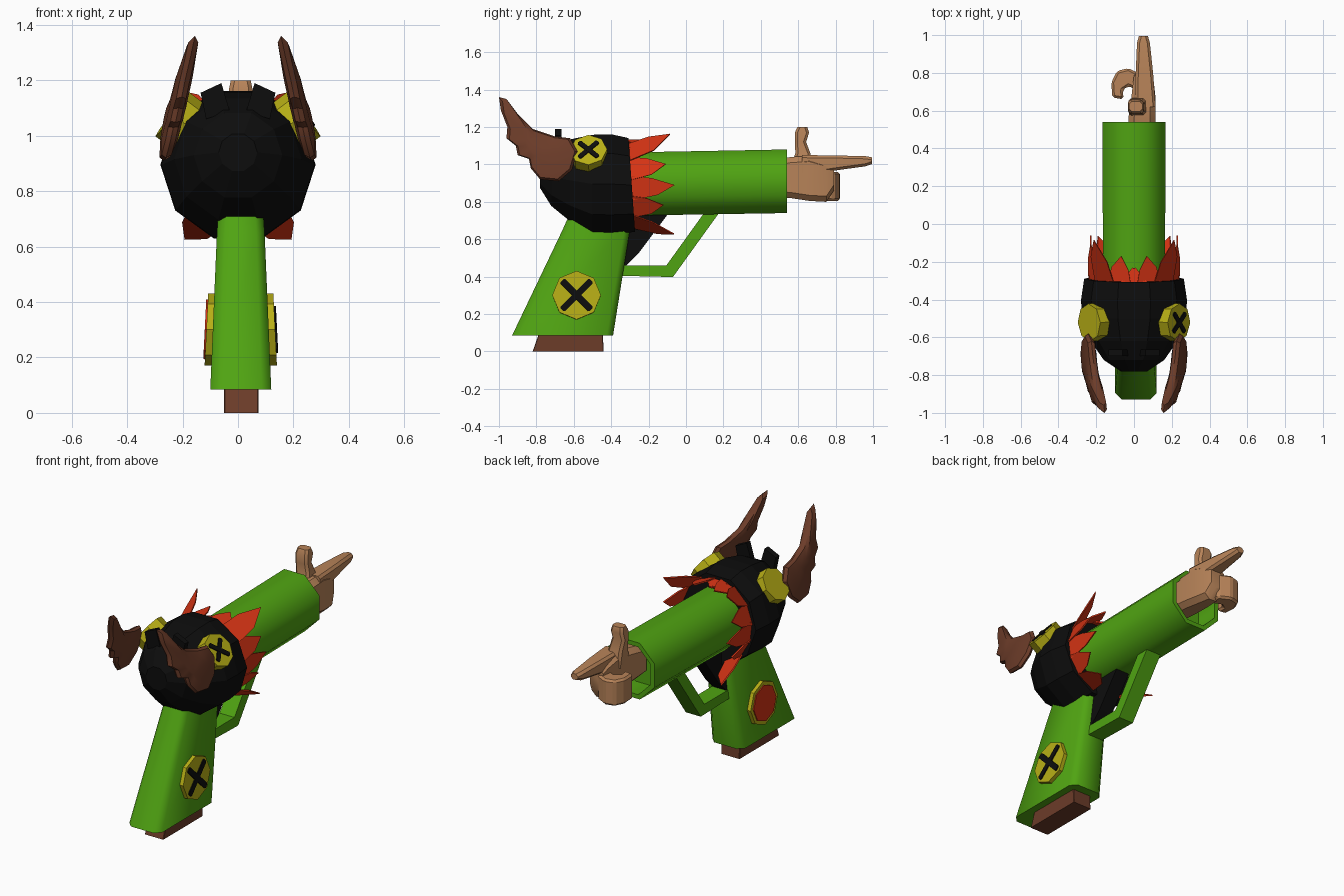
import bpy, bmesh, math
from mathutils import Vector, Matrix

cube = bpy.data.objects.get("Cube")
if cube:
    bpy.data.objects.remove(cube)


def material(name, rgb):
    m = bpy.data.materials.new(name)
    m.use_nodes = True
    m.diffuse_color = (*rgb, 1)
    m.node_tree.nodes["Principled BSDF"].inputs["Base Color"].default_value = (*rgb, 1)
    return m


GREEN = material("green", (0.08, 0.37, 0.006))
BLACK = material("black", (0.004, 0.004, 0.004))
YELLOW = material("yellow", (0.48, 0.43, 0.008))
RED = material("red", (0.66, 0.033, 0.007))
BROWN = material("brown", (0.15, 0.045, 0.022))
SKIN = material("skin", (0.48, 0.23, 0.10))


def finish(name, bm, mat, smooth=0, bevel=0):
    bmesh.ops.recalc_face_normals(bm, faces=bm.faces)
    mesh = bpy.data.meshes.new(name)
    bm.to_mesh(mesh)
    bm.free()
    mesh.materials.append(mat)
    if smooth:
        mesh.polygons.foreach_set("use_smooth", [True] * len(mesh.polygons))
        mesh.set_sharp_from_angle(angle=math.radians(smooth))
    ob = bpy.data.objects.new(name, mesh)
    bpy.context.collection.objects.link(ob)
    if bevel:
        mod = ob.modifiers.new("soft_edges", 'BEVEL')
        mod.width, mod.segments = bevel, 1
    return ob


def loft(name, rings, mat, smooth=0, bevel=0):
    """Skin closed rings of points and cap both ends."""
    bm = bmesh.new()
    vs = [[bm.verts.new(p) for p in ring] for ring in rings]
    n = len(vs[0])
    for a, b in zip(vs, vs[1:]):
        for i in range(n):
            bm.faces.new((a[i], a[(i + 1) % n], b[(i + 1) % n], b[i]))
    bm.faces.new(vs[0])
    bm.faces.new(vs[-1])
    return finish(name, bm, mat, smooth, bevel)


def section(cu, cv, hu, hv, c):
    """Rectangle with chamfered corners."""
    return [(cu + a, cv + b) for a, b in (
        (hu, c - hv), (hu, hv - c), (hu - c, hv), (c - hu, hv),
        (-hu, hv - c), (-hu, c - hv), (c - hu, -hv), (hu - c, -hv))]


def along_y(y, cx, cz, hx, hz, c):
    return [(u, y, v) for u, v in section(cx, cz, hx, hz, c)]


def along_z(z, cx, cy, hx, hy, c):
    return [(u, v, z) for u, v in section(cx, cy, hx, hy, c)]


def prism(name, pts, lo, hi, axis, mat, bevel=0):
    """Extrude a 2D outline between lo and hi along one axis."""
    def put(p, d):
        q = list(p)
        q.insert(axis, d)
        return q
    return loft(name, [[put(p, d) for p in pts] for d in (lo, hi)], mat, 0, bevel)


def frame(centre, normal):
    """Local z along the normal, local x along the model's length."""
    z = Vector(normal).normalized()
    x = (Vector((0, 1, 0)) - z * z.y).normalized()
    m = Matrix((x, z.cross(x), z)).transposed().to_4x4()
    return Matrix.Translation(centre) @ m


def disc(name, m, r, lo, hi, mat):
    ring = [(r * math.cos(k * math.pi / 4), r * math.sin(k * math.pi / 4)) for k in range(8)]
    return loft(name, [[m @ Vector((*p, d)) for p in ring] for d in (lo, hi)], mat)


def cross(name, m, half, w, top):
    for k, a in enumerate((45, -45)):
        t = m @ Matrix.Rotation(math.radians(a), 4, 'Z')
        pts = section(0, 0, half, w, w * 0.4)
        loft(f"{name}_{k + 1}", [[t @ Vector((*p, d)) for p in pts]
             for d in (top - 0.001, top + 0.006 + 0.001 * k)], BLACK)


# Barrel, a hollow octagonal tube
loft("barrel", [along_y(y, 0, z, r, r + 0.004, r * 0.586) for y, z, r in (
    (-0.32, 0.895, 0.165), (0.54, 0.91, 0.166), (0.54, 0.91, 0.14), (0.40, 0.908, 0.14))],
    GREEN, 50)

# Grip and the plate under it
loft("grip", [along_z(0.085, 0.01, -0.66, 0.11, 0.27, 0.035),
              along_z(0.65, 0.01, -0.48, 0.086, 0.18, 0.03),
              along_z(0.74, 0.01, -0.47, 0.08, 0.15, 0.03)], GREEN, 50)
loft("grip_base", [along_z(0, 0.012, -0.63, 0.062, 0.19, 0.003),
                   along_z(0.10, 0.012, -0.615, 0.062, 0.17, 0.003)], BROWN)

# Trigger and guard
prism("trigger", [(-0.33, 0.45), (-0.25, 0.53), (-0.10, 0.73), (-0.10, 0.78),
                  (-0.33, 0.78)], -0.045, 0.045, 0, BLACK)
prism("trigger_guard", [(-0.37, 0.405), (-0.07, 0.398), (0.18, 0.745), (0.10, 0.745),
                        (-0.105, 0.46), (-0.37, 0.46)], -0.05, 0.05, 0, GREEN)

# Faceted head
head = []
for y, z, r in ((-0.29, 0.89, 0.264), (-0.40, 0.895, 0.28), (-0.50, 0.895, 0.277),
                (-0.62, 0.915, 0.23), (-0.72, 0.93, 0.16), (-0.78, 0.94, 0.07)):
    ring = []
    for k in range(10):
        a = k * math.pi / 5
        dz = r * math.sin(a)
        ring.append((r * math.cos(a), y - (0.07 * dz if not head else 0), z + dz))
    head.append(ring)
loft("head", head, BLACK)

EAR = [(-1.0, 1.36), (-0.96, 1.35), (-0.90, 1.27), (-0.82, 1.19), (-0.70, 1.15), (-0.62, 1.14),
       (-0.58, 1.07), (-0.61, 0.97), (-0.68, 0.91), (-0.78, 0.92), (-0.83, 0.98), (-0.84, 1.03),
       (-0.90, 1.05), (-0.91, 1.10), (-0.96, 1.14), (-0.955, 1.20), (-0.99, 1.29)]
# Collar feathers: angle, length, tip radius
FEATHERS = [(88, 0.09, 0.21), (70, 0.15, 0.24), (48, 0.23, 0.34), (22, 0.20, 0.25),
            (-4, 0.24, 0.225), (-30, 0.17, 0.24), (-58, 0.22, 0.32)]

for s, side in ((1, "left"), (-1, "right")):
    # Ear, a lens-shaped slab leaning inward to its tip
    mid = Vector((-0.76, 1.06))

    def ear_ring(scale, off):
        pts = [mid + (Vector(p) - mid) * scale for p in EAR]
        return [(s * (0.265 + 0.067 * (p.x + 0.7) - 0.204 * (p.y - 0.92) + off), p.x, p.y)
                for p in pts]
    loft(f"{side}_ear", [ear_ring(0.5, -0.03), ear_ring(0.92, -0.018), ear_ring(1, 0),
                         ear_ring(0.92, 0.018), ear_ring(0.5, 0.03)], BROWN, 35)

    # Eye button
    eye = frame((s * 0.21, -0.52, 1.057), (s * 0.8, -0.05, 0.6))
    disc(f"{side}_eye", eye, 0.10, -0.04, 0.035, YELLOW)
    if s > 0:
        cross("left_eye_cross", eye, 0.072, 0.013, 0.035)

    # Grip button
    button = frame((0.01 + s * 0.098, -0.585, 0.30), (s, 0, 0.05))
    disc(f"{side}_grip_button", button, 0.13, -0.02, 0.026, YELLOW)
    if s > 0:
        cross("left_grip_cross", button, 0.11, 0.017, 0.026)
    else:
        disc("right_grip_button_face", button, 0.108, 0.02, 0.032, RED)

    # Rear sight tab
    prism(f"{side}_sight", [(s * x, z) for x, z in (
        (0.03, 1.09), (0.06, 1.19), (0.135, 1.155), (0.115, 1.06))], -0.70, -0.665, 1, BLACK)

    # Collar feathers
    for i, (deg, length, tip_r) in enumerate(FEATHERS):
        outline = ((0, -16, 0.235), (0, 16, 0.235), (0.5, 13, (0.235 + tip_r) / 2),
                   (1, 4, tip_r), (0.6, -9, (0.235 + tip_r) / 2))

        def feather_ring(off):
            ring = []
            for t, da, r in outline:
                a = math.radians(deg + da)
                y = -0.30 - 0.02 * math.sin(a) + t * length
                ring.append((s * (r + off) * math.cos(a), y, 0.89 + (r + off) * math.sin(a)))
            return ring
        loft(f"{side}_feather_{i + 1}", [feather_ring(0), feather_ring(0.008)], RED)

# Pointing hand
loft("palm", [along_y(y, x, z, hx, hz, 0.03) for y, x, z, hx, hz in (
    (0.42, 0.04, 0.92, 0.07, 0.09), (0.56, 0.042, 0.93, 0.072, 0.11),
    (0.66, 0.05, 0.925, 0.065, 0.12), (0.75, 0.05, 0.91, 0.055, 0.11),
    (0.79, 0.045, 0.93, 0.045, 0.07))], SKIN, 40)
loft("index_finger", [along_y(y, x, z, hx, hz, 0.014) for y, x, z, hx, hz in (
    (0.62, 0.06, 0.995, 0.055, 0.055), (0.80, 0.055, 1.008, 0.046, 0.04),
    (0.96, 0.05, 1.017, 0.034, 0.027), (0.995, 0.05, 1.02, 0.024, 0.018))], SKIN, 40)
loft("thumb", [along_z(z, x, y, hx, hy, 0.014) for z, x, y, hx, hy in (
    (0.96, 0.03, 0.61, 0.05, 0.06), (1.06, 0.015, 0.625, 0.045, 0.04),
    (1.12, 0.01, 0.612, 0.042, 0.03), (1.17, 0.01, 0.62, 0.042, 0.038),
    (1.20, 0.01, 0.622, 0.036, 0.026))], SKIN, 40)
prism("curled_fingers", [(0.04, 0.79), (-0.03, 0.825), (-0.09, 0.81), (-0.12, 0.75),
                         (-0.115, 0.67), (-0.055, 0.66), (-0.06, 0.71), (-0.03, 0.73),
                         (0.04, 0.70)], 0.805, 0.96, 2, SKIN, 0.012)
